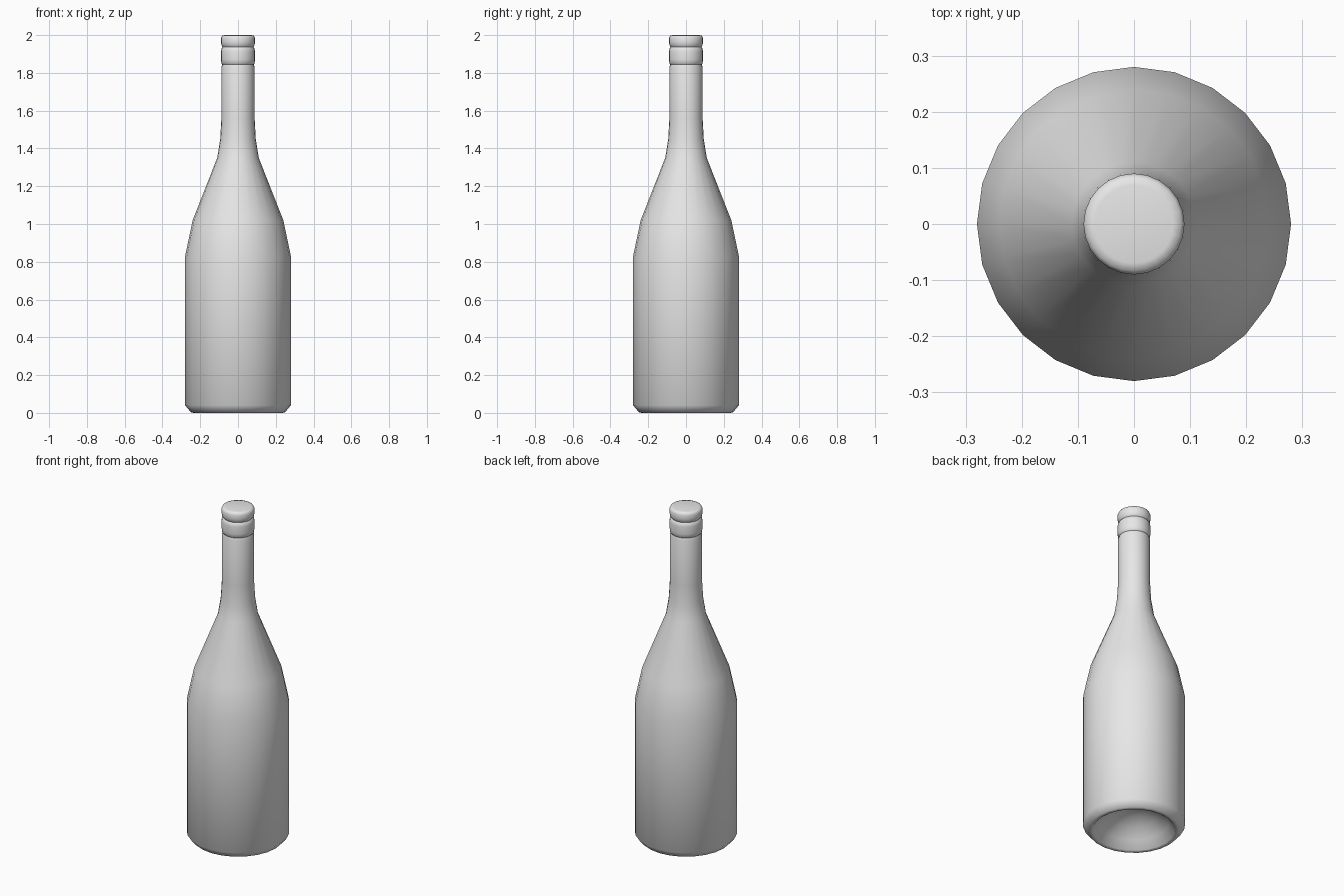
import bpy, math

if "Cube" in bpy.data.objects:
    bpy.data.objects.remove(bpy.data.objects["Cube"])

SIDES = 24

glass = bpy.data.materials.new("pale_grey")
glass.diffuse_color = (0.8, 0.8, 0.8, 1)
glass.use_nodes = True
glass.node_tree.nodes["Principled BSDF"].inputs["Base Color"].default_value = glass.diffuse_color


def lathe(name, profile):
    """Revolve (radius, height) points round z; radius 0 makes a pole."""
    verts, rings, faces = [], [], []
    for r, z in profile:
        n = 1 if r == 0 else SIDES
        rings.append([len(verts) + i % n for i in range(SIDES)])
        for i in range(n):
            a = math.tau * i / SIDES
            verts.append((r * math.cos(a), r * math.sin(a), z))
    for lo, hi in zip(rings, rings[1:]):
        for i in range(SIDES):
            j = (i + 1) % SIDES
            quad = [lo[i], lo[j], hi[j], hi[i]]
            faces.append(list(dict.fromkeys(quad)))
    mesh = bpy.data.meshes.new(name)
    mesh.from_pydata(verts, [], faces)
    mesh.materials.append(glass)
    mesh.polygons.foreach_set("use_smooth", [True] * len(mesh.polygons))
    mesh.update()
    obj = bpy.data.objects.new(name, mesh)
    bpy.context.collection.objects.link(obj)
    return obj


# Body: hollow base, straight wall, sloped shoulder and neck
lathe("bottle_body", [
    (0, 0.14), (0.07, 0.13), (0.13, 0.10), (0.19, 0.05), (0.225, 0.005),
    (0.235, 0), (0.25, 0.004), (0.28, 0.04), (0.28, 0.83), (0.24, 1.02),
    (0.11, 1.35), (0.094, 1.45), (0.088, 1.56), (0.088, 1.83),
    (0.083, 1.845)])

# Collar ring below the lip
lathe("neck_collar", [
    (0.083, 1.845), (0.088, 1.85), (0.09, 1.87), (0.09, 1.915),
    (0.087, 1.93), (0.081, 1.937)])

# Closed rounded cap
lathe("bottle_cap", [
    (0.081, 1.937), (0.087, 1.945), (0.09, 1.96), (0.09, 1.985),
    (0.084, 1.997), (0.07, 2.0), (0, 2.0)])
